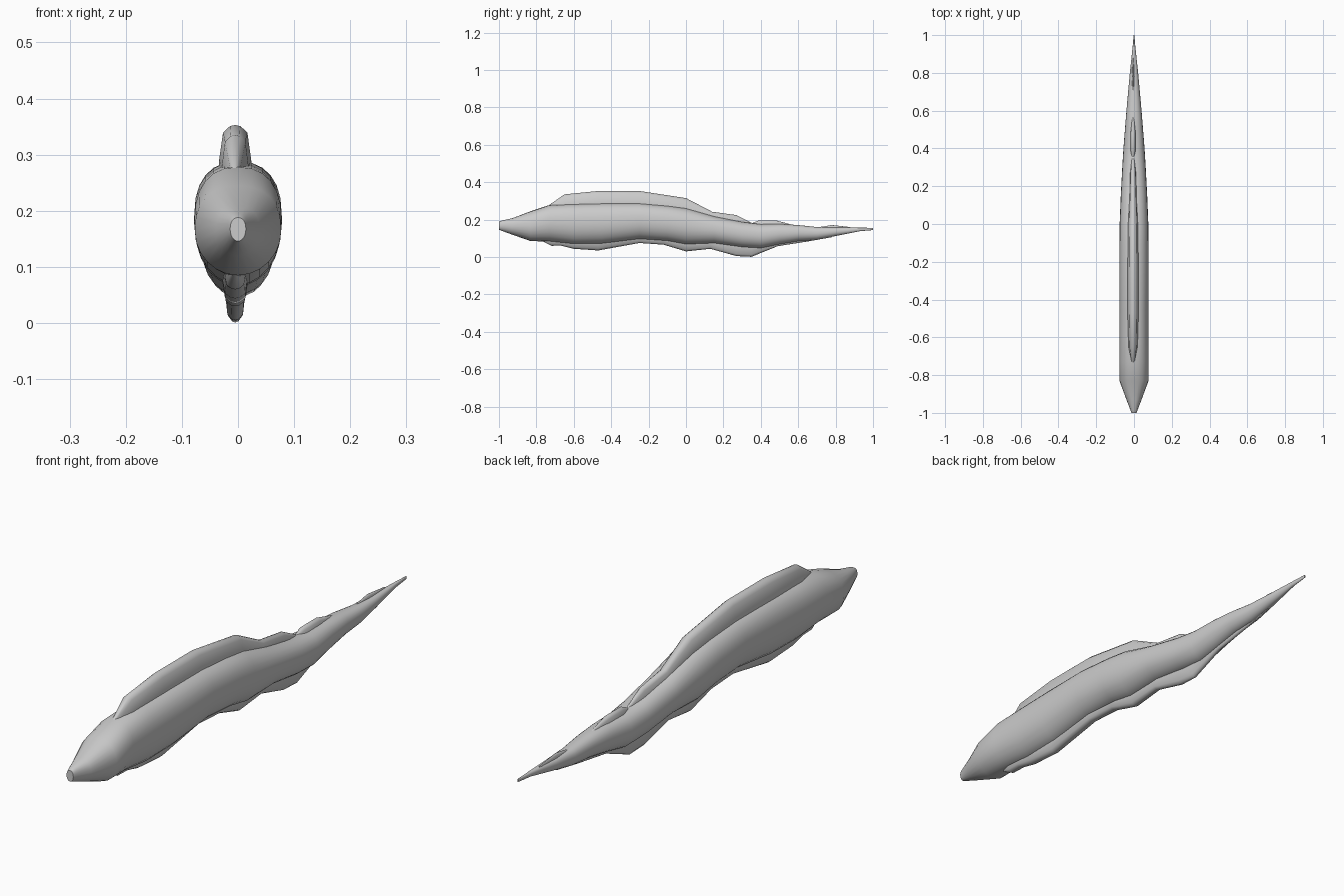
import bpy, bmesh
from math import cos, sin, pi


def loft(name, rings):
    """Skin a closed tube through equal-sized rings of points, with capped ends."""
    bm = bmesh.new()
    vr = [[bm.verts.new(p) for p in ring] for ring in rings]
    n = len(vr[0])
    for a, b in zip(vr, vr[1:]):
        for i in range(n):
            j = (i + 1) % n
            bm.faces.new((a[i], a[j], b[j], b[i]))
    bm.faces.new(vr[0])
    bm.faces.new(vr[-1])
    bmesh.ops.recalc_face_normals(bm, faces=bm.faces)
    me = bpy.data.meshes.new(name)
    bm.to_mesh(me)
    bm.free()
    ob = bpy.data.objects.new(name, me)
    bpy.context.collection.objects.link(ob)
    bpy.context.view_layer.objects.active = ob
    ob.select_set(True)
    bpy.ops.object.shade_smooth_by_angle(angle=0.8)
    ob.select_set(False)
    return ob


def power(v, e):
    return abs(v) ** e * (1 if v >= 0 else -1)


def body_ring(y, half, top, bottom, n=24):
    # Slightly boxy oval above, narrower oval below
    mid, h = (top + bottom) / 2, (top - bottom) / 2
    ring = []
    for i in range(n):
        a = 2 * pi * i / n
        e = 0.85 if sin(a) > 0 else 1.0
        ring.append((half * power(cos(a), e), y, mid + h * power(sin(a), e)))
    return ring


def fin(name, stations, x=-0.005):
    # Each station: y, root z, tip z, half width at the root
    rings = []
    for y, root, tip, w in stations:
        d = tip - root
        side = [(1.0, 0), (0.92, 0.4), (0.7, 0.87), (0.3, 0.98)]
        pts = side + [(0, 1.0)] + [(-a, b) for a, b in reversed(side)]
        rings.append([(x + w * a, y, root + d * b) for a, b in pts])
    return loft(name, rings)


# Long tapering body: y, half width, top, bottom
body = [
    (-1.0, 0.014, 0.188, 0.146), (-0.985, 0.019, 0.195, 0.140),
    (-0.93, 0.040, 0.207, 0.120), (-0.83, 0.077, 0.245, 0.085),
    (-0.73, 0.078, 0.278, 0.083), (-0.6, 0.078, 0.284, 0.068),
    (-0.45, 0.078, 0.288, 0.070), (-0.25, 0.078, 0.288, 0.095),
    (-0.1, 0.077, 0.275, 0.085), (0.0, 0.076, 0.262, 0.066),
    (0.15, 0.070, 0.218, 0.073), (0.3, 0.062, 0.188, 0.052),
    (0.4, 0.056, 0.176, 0.047), (0.5, 0.048, 0.177, 0.068),
    (0.6, 0.040, 0.171, 0.085), (0.7, 0.031, 0.160, 0.092),
    (0.8, 0.022, 0.157, 0.112), (0.93, 0.008, 0.157, 0.138),
    (1.0, 0.002, 0.156, 0.144)]
loft("body", [body_ring(*s) for s in body])

# Dorsal fin and the two small fins behind it
fin("dorsal_fin", [
    (-0.74, 0.23, 0.272, 0.010), (-0.65, 0.24, 0.335, 0.026),
    (-0.47, 0.25, 0.353, 0.031), (-0.25, 0.25, 0.353, 0.031),
    (0.0, 0.22, 0.315, 0.028), (0.14, 0.18, 0.242, 0.022),
    (0.27, 0.15, 0.224, 0.018), (0.36, 0.13, 0.178, 0.008)])
fin("second_dorsal_fin", [
    (0.34, 0.14, 0.175, 0.006), (0.39, 0.14, 0.196, 0.017),
    (0.48, 0.14, 0.196, 0.017), (0.57, 0.14, 0.172, 0.006)])
fin("third_dorsal_fin", [
    (0.68, 0.13, 0.155, 0.004), (0.78, 0.13, 0.171, 0.008),
    (0.88, 0.14, 0.160, 0.003)])

# Wavy keel fin along the belly
fin("belly_fin", [
    (-0.77, 0.12, 0.085, 0.010), (-0.72, 0.12, 0.060, 0.022),
    (-0.67, 0.11, 0.061, 0.024), (-0.6, 0.11, 0.044, 0.026),
    (-0.47, 0.11, 0.035, 0.026), (-0.25, 0.12, 0.075, 0.024),
    (-0.12, 0.12, 0.066, 0.024), (0.0, 0.10, 0.030, 0.024),
    (0.13, 0.10, 0.044, 0.022), (0.27, 0.09, 0.005, 0.020),
    (0.35, 0.09, 0.001, 0.018), (0.49, 0.10, 0.058, 0.014),
    (0.65, 0.11, 0.083, 0.010), (0.78, 0.12, 0.106, 0.004)])
